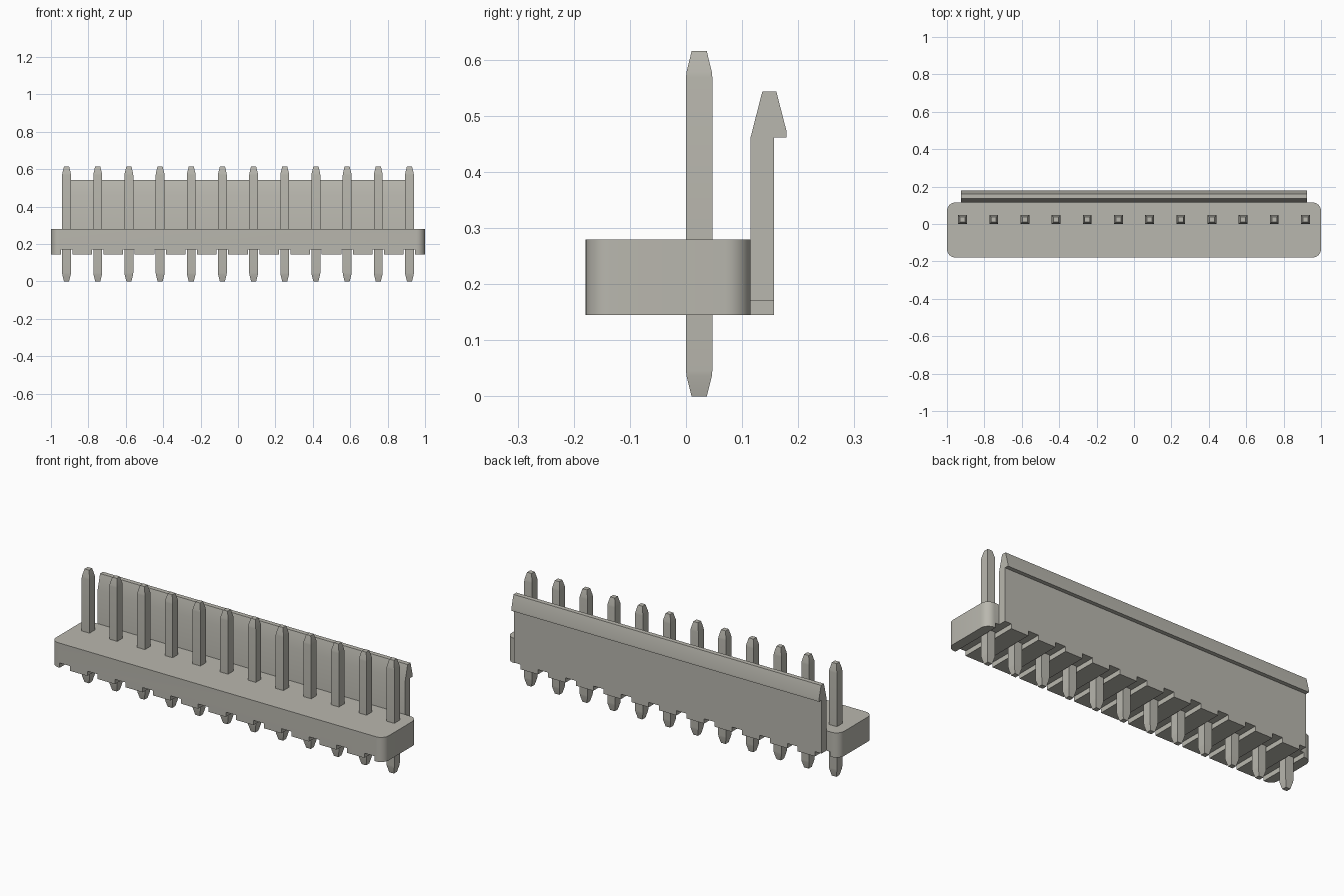
import bpy
import bmesh
import math

if "Cube" in bpy.data.objects:
    bpy.data.objects.remove(bpy.data.objects["Cube"], do_unlink=True)

PINS = 12
PITCH = 1 / 6
PIN_Y = 0.0235
PIN_X = [(i - (PINS - 1) / 2) * PITCH for i in range(PINS)]

grey = bpy.data.materials.new("warm_grey")
grey.use_nodes = True
COLOUR = (0.485, 0.475, 0.425, 1)
grey.diffuse_color = COLOUR
grey.node_tree.nodes["Principled BSDF"].inputs["Base Color"].default_value = COLOUR


def finish(name, bm):
    bmesh.ops.recalc_face_normals(bm, faces=bm.faces)
    mesh = bpy.data.meshes.new(name)
    bm.to_mesh(mesh)
    bm.free()
    mesh.materials.append(grey)
    obj = bpy.data.objects.new(name, mesh)
    bpy.context.collection.objects.link(obj)
    return obj


def activate(obj):
    bpy.ops.object.select_all(action="DESELECT")
    obj.select_set(True)
    bpy.context.view_layer.objects.active = obj


def prism(name, points, offset):
    """Extrude a closed outline along an offset vector."""
    bm = bmesh.new()
    face = bm.faces.new([bm.verts.new(p) for p in points])
    moved = bmesh.ops.extrude_face_region(bm, geom=[face])["geom"]
    verts = [v for v in moved if isinstance(v, bmesh.types.BMVert)]
    bmesh.ops.translate(bm, verts=verts, vec=offset)
    return finish(name, bm)


def rounded_outline(x, y0, y1, r, z, steps=8):
    """Rectangle outline with rounded corners."""
    corners = [(x - r, y1 - r), (r - x, y1 - r), (r - x, y0 + r), (x - r, y0 + r)]
    points = []
    for q, (cx, cy) in enumerate(corners):
        for s in range(steps + 1):
            a = (q + s / steps) * math.pi / 2
            points.append((cx + r * math.cos(a), cy + r * math.sin(a), z))
    return points


# Housing base and the latch wall behind it
base = prism("base", rounded_outline(1.0, -0.179, 0.115, 0.045, 0.145), (0, 0, 0.134))
latch = [(0.115, 0.145), (0.157, 0.145), (0.157, 0.461), (0.179, 0.461),
         (0.179, 0.473), (0.161, 0.543), (0.136, 0.543), (0.115, 0.461)]
wall = prism("latch_wall", [(-0.925, y, z) for y, z in latch], (1.85, 0, 0))

# Grooves across the underside, one at each pin
bm = bmesh.new()
for x in PIN_X:
    verts = bmesh.ops.create_cube(bm, size=1)["verts"]
    bmesh.ops.scale(bm, verts=verts, vec=(0.062, 0.6, 0.07))
    bmesh.ops.translate(bm, verts=verts, vec=(x, 0, 0.136))
cutter = finish("groove_cutter", bm)
cutter.hide_render = True

for part in (base, wall):
    cut = part.modifiers.new("grooves", "BOOLEAN")
    cut.operation = "DIFFERENCE"
    cut.solver = "EXACT"
    cut.object = cutter
    activate(part)
    bpy.ops.object.modifier_apply(modifier=cut.name)
    bpy.ops.object.shade_smooth_by_angle(angle=math.radians(25))
bpy.data.objects.remove(cutter, do_unlink=True)


def make_pin(name, x):
    """Square pin with tapered ends, built from stacked square rings."""
    bm = bmesh.new()
    rings = []
    for z, h in [(0, 0.0135), (0.036, 0.0225), (0.046, 0.0235),
                 (0.568, 0.0235), (0.578, 0.0225), (0.615, 0.0135)]:
        rings.append([bm.verts.new((x + sx * h, PIN_Y + sy * h, z))
                      for sx, sy in ((-1, -1), (1, -1), (1, 1), (-1, 1))])
    for low, high in zip(rings, rings[1:]):
        for i in range(4):
            j = (i + 1) % 4
            bm.faces.new((low[i], low[j], high[j], high[i]))
    bm.faces.new(rings[0])
    bm.faces.new(rings[-1])
    pin = finish(name, bm)
    activate(pin)
    bpy.ops.object.shade_smooth_by_angle(angle=math.radians(25))


# Row of contact pins
for number, x in enumerate(PIN_X, 1):
    make_pin(f"pin_{number}", x)
